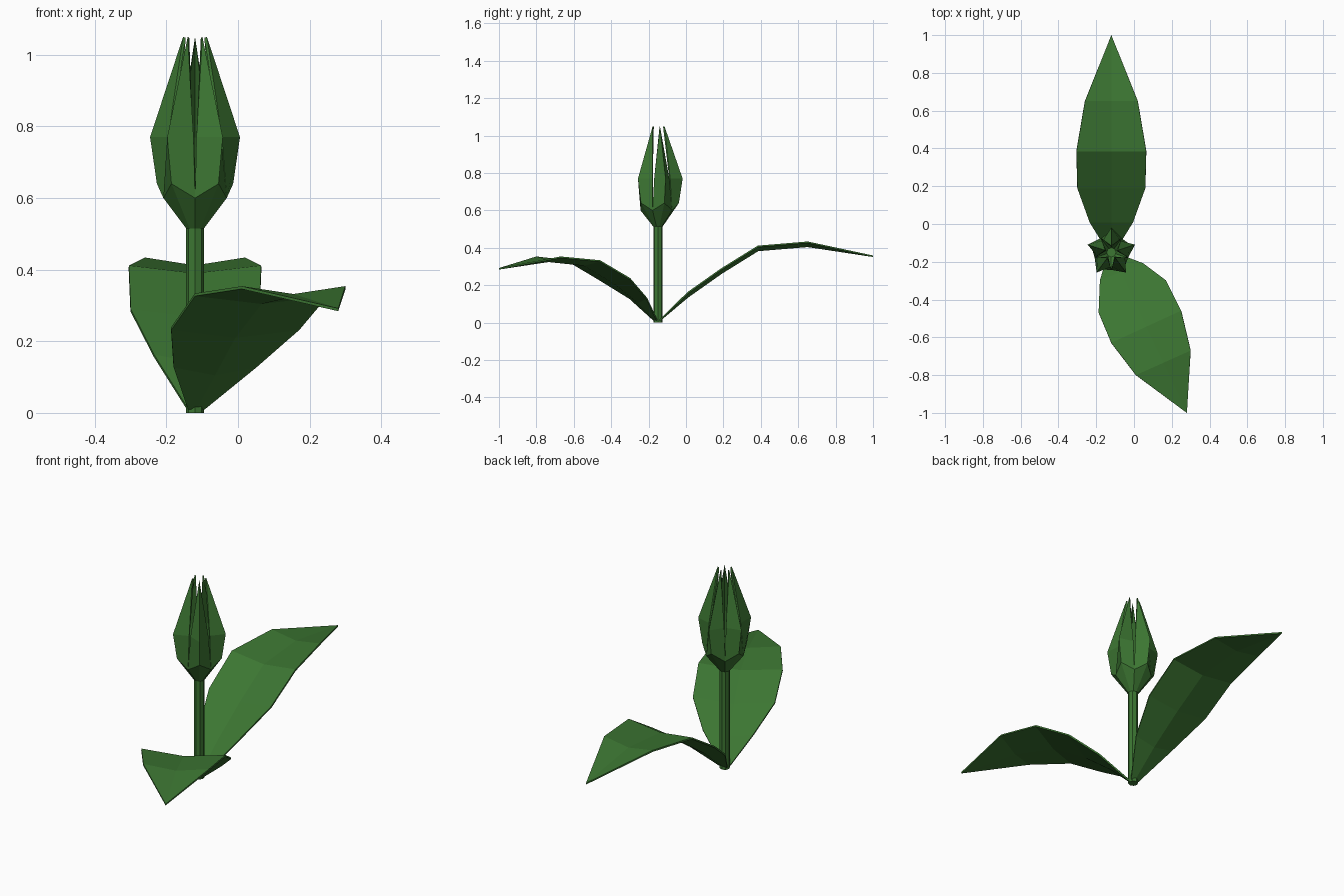
import bpy
from math import cos, sin, radians

if "Cube" in bpy.data.objects:
    bpy.data.objects.remove(bpy.data.objects["Cube"])

CX, CY = -0.12, -0.15          # stem axis

green = bpy.data.materials.new("leaf_green")
green.diffuse_color = (0.045, 0.18, 0.032, 1)
green.use_nodes = True
green.node_tree.nodes["Principled BSDF"].inputs["Base Color"].default_value = green.diffuse_color


def make(name, verts, faces, thick=0, offset=-1):
    me = bpy.data.meshes.new(name)
    me.from_pydata(verts, [], faces)
    me.update()
    ob = bpy.data.objects.new(name, me)
    bpy.context.collection.objects.link(ob)
    me.materials.append(green)
    if thick:
        m = ob.modifiers.new("thickness", 'SOLIDIFY')
        m.thickness, m.offset = thick, offset
    return ob


def polar(r, deg, z):
    return (CX + r * cos(radians(deg)), CY + r * sin(radians(deg)), z)


# Stem
bpy.ops.mesh.primitive_cylinder_add(vertices=8, radius=0.025, depth=0.53,
                                    location=(CX, CY, 0.265))
stem = bpy.context.object
stem.name = "stem"
stem.data.materials.append(green)


# Bud petals: folded along an outer ridge, pointed at the tip
def petal(name, a):
    v = [polar(0.026, a - 36, 0.515), polar(0.026, a, 0.515), polar(0.026, a + 36, 0.515),
         polar(0.093, a - 36, 0.60), polar(0.112, a, 0.64), polar(0.093, a + 36, 0.60),
         polar(0.078, a - 33, 0.77), polar(0.132, a, 0.77), polar(0.078, a + 33, 0.77),
         polar(0.035, a, 1.05)]
    f = [(0, 1, 4, 3), (1, 2, 5, 4), (3, 4, 7, 6), (4, 5, 8, 7), (6, 7, 9), (7, 8, 9)]
    make(name, v, f, 0.008)


for i in range(5):
    petal(f"petal_{i + 1}", 90 + 72 * i)


# Leaves: rows of left edge, sunken midrib, right edge, ending in a point
def leaf(name, rows, tip, sink=0.022):
    v, f = [], []
    for i, (l, r) in enumerate(rows):
        d = sink if i else 0
        mid = tuple((a + b) / 2 for a, b in zip(l, r))
        v += [l, (mid[0], mid[1], mid[2] - d), r]
    for i in range(len(rows) - 1):
        for j in (0, 1):
            k = 3 * i + j
            f.append((k, k + 1, k + 4, k + 3))
    k = 3 * (len(rows) - 1)
    v.append(tip)
    f += [(k, k + 1, len(v) - 1), (k + 1, k + 2, len(v) - 1)]
    make(name, v, f, 0.008, 0)


back = [(-0.14, 0.022, 0.012), (0.01, 0.115, 0.16), (0.19, 0.18, 0.287),
        (0.385, 0.185, 0.408), (0.65, 0.14, 0.43)]
leaf("back_leaf", [((CX - w, y, z), (CX + w, y, z)) for y, w, z in back],
     (CX, 1.0, 0.355))

leaf("front_leaf", [
    ((-0.14, -0.17, 0.012), (-0.095, -0.155, 0.012)),
    ((-0.18, -0.30, 0.13), (0.05, -0.21, 0.13)),
    ((-0.187, -0.47, 0.235), (0.17, -0.30, 0.235)),
    ((-0.12, -0.63, 0.33), (0.25, -0.46, 0.33)),
    ((0.01, -0.80, 0.35), (0.30, -0.67, 0.35))],
    (0.28, -1.0, 0.288))
